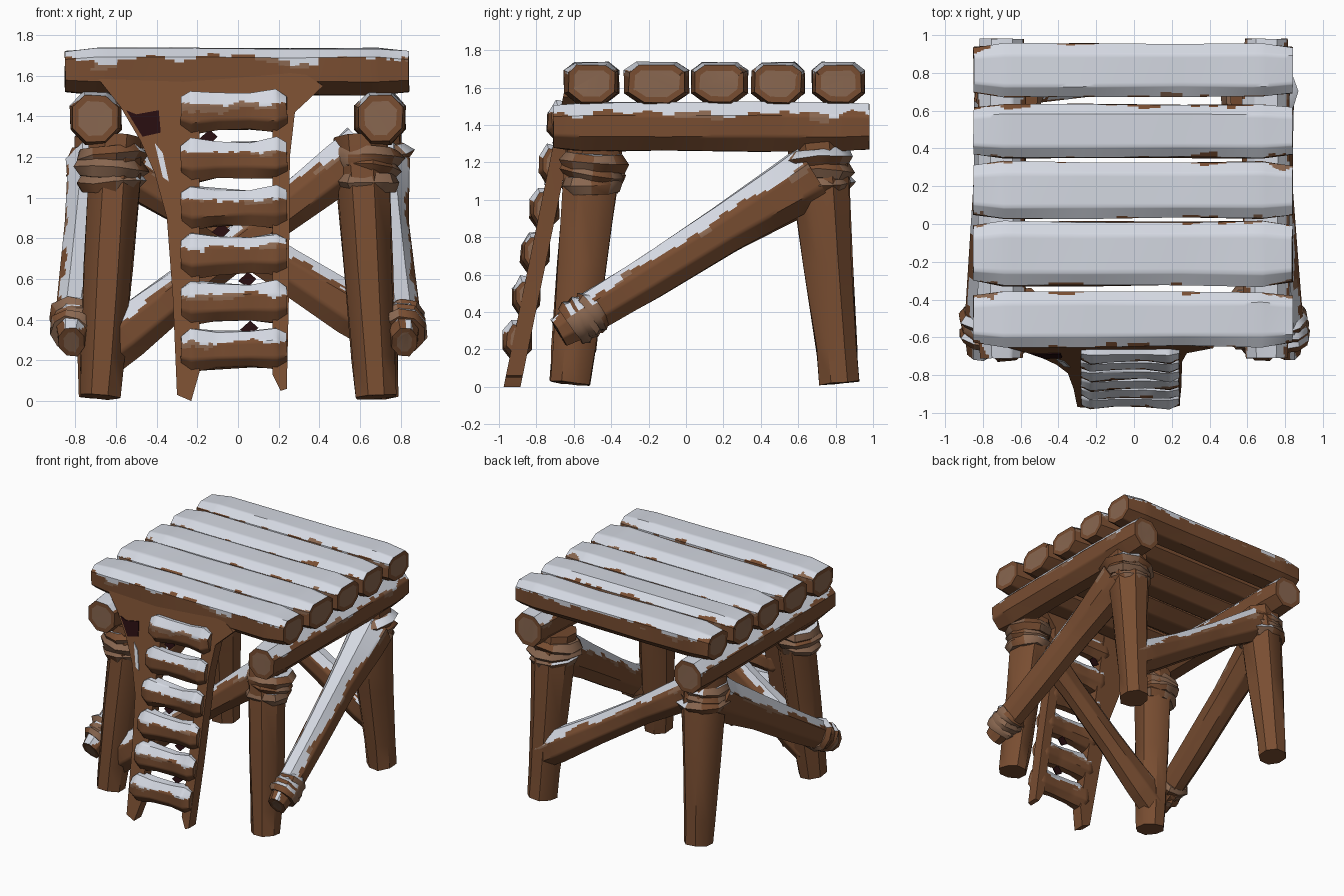
import bpy, bmesh, math, random
from mathutils import Vector, noise

random.seed(4)
cube = bpy.data.objects.get("Cube")
if cube:
    bpy.data.objects.remove(cube)


def material(name, rgb):
    m = bpy.data.materials.new(name)
    m.use_nodes = True
    m.diffuse_color = (*rgb, 1)
    m.node_tree.nodes["Principled BSDF"].inputs["Base Color"].default_value = (*rgb, 1)
    return m


WOOD, SNOW, ROPE, DARK = range(4)
MATS = [material("wood brown", (0.19, 0.075, 0.031)),
        material("snow white", (0.66, 0.69, 0.76)),
        material("rope tan", (0.25, 0.135, 0.08)),
        material("dark hollow", (0.02, 0.004, 0.005))]


def finish(name, bm, angle=42):
    mesh = bpy.data.meshes.new(name)
    bm.to_mesh(mesh)
    bm.free()
    for m in MATS:
        mesh.materials.append(m)
    ob = bpy.data.objects.new(name, mesh)
    bpy.context.collection.objects.link(ob)
    bpy.ops.object.select_all(action='DESELECT')
    ob.select_set(True)
    bpy.context.view_layer.objects.active = ob
    bpy.ops.object.shade_smooth_by_angle(angle=math.radians(angle))


def power(v, p):
    return math.copysign(abs(v) ** p, v)


def log(name, a, b, width, height, profile, snow=None, ragged=0.35,
        wobble=0.06, cuts=5, sides=8, square=1.0, base=WOOD):
    """Hewn log from a to b; the profile scales its half width and half height."""
    a, b = Vector(a), Vector(b)
    t = (b - a).normalized()
    side = t.cross(Vector((0, 1, 0)) if abs(t.z) > 0.85 else Vector((0, 0, 1))).normalized()
    up = side.cross(t)
    bm = bmesh.new()
    rings, n = [], len(profile)
    for i, p in enumerate(profile):
        # Rings crowd toward both ends, which chamfers them
        c = a.lerp(b, 0.5 - 0.5 * math.cos(math.pi * i / (n - 1)))
        ring = []
        for k in range(sides):
            ang = math.tau * (k + 0.5) / sides
            # Squared top, rounder belly
            q = square if math.sin(ang) > 0 else min(1, square + 0.4)
            r = p * (1 + random.uniform(-wobble, wobble)) / math.cos(math.pi / sides) ** q
            ring.append(bm.verts.new(c + side * power(math.cos(ang), q) * r * width
                                     + up * power(math.sin(ang), q) * r * height
                                     + t * random.uniform(-0.5, 0.5) * wobble * width))
        rings.append(ring)
    for r0, r1 in zip(rings, rings[1:]):
        for k in range(sides):
            j = (k + 1) % sides
            bm.faces.new((r0[k], r0[j], r1[j], r1[k]))
    if snow is not None:
        bmesh.ops.subdivide_edges(bm, edges=bm.edges[:], cuts=cuts, use_grid_fill=True)
    caps = bmesh.ops.holes_fill(bm, edges=[e for e in bm.edges if e.is_boundary])["faces"]
    bmesh.ops.recalc_face_normals(bm, faces=bm.faces[:])
    # Snow lies on the upper part with a ragged edge and a patchy tan fringe
    for f in bm.faces:
        c = f.calc_center_median()
        f.material_index = base
        if base == ROPE:
            if f.normal.z > 0.6 and noise.noise(c * 6) > -0.1:
                f.material_index = SNOW
            elif noise.noise(c * 7) > 0.1:
                f.material_index = WOOD
        if snow is not None and f not in caps:
            level = (c - a).dot(up) / height
            edge = snow + ragged * (noise.noise(c * 7) + 0.5 * noise.noise(c * 25))
            if level > edge:
                f.material_index = SNOW
            elif level > edge - 0.25 and noise.noise(c * 5 + Vector((9, 0, 0))) > 0.15:
                f.material_index = ROPE
    # Cut ends show paler heartwood inside the bark
    if snow is not None:
        bmesh.ops.inset_region(bm, faces=caps, thickness=0.03 * min(1, width / 0.1))
        for f in caps:
            f.material_index = ROPE
    finish(name, bm)


def lashing(name, centre, axis, radius, turns=3, pitch=0.06):
    """Stack of uneven rope turns around an axis."""
    axis = Vector(axis).normalized()
    for i in range(turns):
        tilt = Vector([random.uniform(-0.16, 0.16) for _ in range(3)])
        d = (axis + tilt).normalized() * pitch * 0.75
        c = Vector(centre) + axis * pitch * (i - (turns - 1) / 2)
        r = radius * random.uniform(0.92, 1.06)
        log(f"{name}_{i + 1}", c - d, c + d, r, r, (0.84, 1, 0.84),
            wobble=0.08, sides=9, base=ROPE)


def lean(z):
    return -0.975 + 0.205 * z


def slab(name, outline, depth, offset=0.0, base=WOOD):
    """Plate drawn in x and z that leans back with the ladder."""
    bm = bmesh.new()
    f = bm.faces.new([bm.verts.new((x, lean(z) + offset, z)) for x, z in outline])
    bmesh.ops.triangulate(bm, faces=[f])
    ext = bmesh.ops.extrude_face_region(bm, geom=bm.faces[:])
    verts = [v for v in ext["geom"] if isinstance(v, bmesh.types.BMVert)]
    bmesh.ops.translate(bm, verts=verts, vec=(0, depth, 0))
    bmesh.ops.recalc_face_normals(bm, faces=bm.faces[:])
    for f in bm.faces:
        f.material_index = base
    finish(name, bm, 30)


# Deck logs: centre y, half width
for i, (y, w) in enumerate([(-0.505, 0.145), (-0.158, 0.17), (0.18, 0.15),
                            (0.493, 0.143), (0.815, 0.14)]):
    log(f"deck_log_{i + 1}", (-0.85, y, 1.62), (0.84, y, 1.62), w, 0.115,
        (0.86, 1, 1, 0.98, 1, 0.86), snow=0.55, ragged=0.35, wobble=0.035, cuts=8, square=0.55)

for s, label in ((1, "left"), (-1, "right")):
    # Side beam under the deck
    log(f"{label}_beam", (s * 0.7, -0.71, 1.39), (s * 0.7, 0.98, 1.39), 0.125, 0.13,
        (0.88, 1, 1, 1, 1, 0.92), snow=0.55, cuts=7, wobble=0.04, square=0.85)
    # Legs lean inward at the top
    log(f"{label}_front_leg", (s * 0.68, -0.62, 0.02), (s * 0.6, -0.49, 1.3),
        0.105, 0.115, (0.92, 1, 1.12, 1.22, 1.25))
    log(f"{label}_rear_leg", (s * 0.685, 0.82, 0.02), (s * 0.65, 0.7, 1.3),
        0.105, 0.108, (0.95, 1, 1.2, 1.4, 1.4))
    # Side brace, low at the front and high at the rear
    low, high = Vector((s * 0.82, -0.68, 0.29)), Vector((s * 0.7, 0.68, 1.13))
    log(f"{label}_side_brace", low, high, 0.085, 0.105,
        (0.75, 1, 1.1, 1.2, 1.5, 1.65), snow=0.68, cuts=6)
    lashing(f"{label}_brace_rope", low.lerp(high, 0.1), high - low, 0.12, 3, 0.05)
    lashing(f"{label}_front_rope", (s * 0.63, -0.5, 1.14), (0, 0.1, 1), 0.172)
    lashing(f"{label}_rear_rope", (s * 0.66, 0.71, 1.15), (0, -0.1, 1), 0.18)

# Crossing braces at front and rear
for label, low, high in (("front", (-0.68, -0.58, 0.23), (0.62, -0.5, 1.24)),
                         ("rear", (0.68, 0.8, 0.37), (-0.62, 0.74, 1.19))):
    log(f"{label}_brace", low, high, 0.08, 0.1,
        (1.2, 1.25, 1.05, 1, 1.2, 1.3), snow=0.68, cuts=6)

# Ladder rails, flaring into the front deck log
slab("ladder_right_rail", [(-0.30, 0.03), (-0.23, 0), (-0.19, 0.14), (-0.19, 1.4),
                           (-0.2, 1.66), (-0.3, 1.7), (-0.7, 1.6), (-0.58, 1.45),
                           (-0.48, 1.28), (-0.41, 1.12), (-0.35, 0.9), (-0.32, 0.5)], 0.09)
slab("ladder_left_rail", [(0.17, 0.13), (0.21, 0.05), (0.24, 0.06), (0.25, 0.5),
                          (0.255, 1.2), (0.28, 1.42), (0.42, 1.55), (0.25, 1.66),
                          (0.17, 1.5)], 0.09)
slab("ladder_header", [(-0.22, 1.46), (0.2, 1.46), (0.27, 1.6), (0, 1.64), (-0.25, 1.67)], 0.08)

# Painted patches on the flared rail: dark hollow, snow streak
slab("rail_hollow", [(-0.55, 1.43), (-0.5, 1.41), (-0.39, 1.43), (-0.38, 1.32), (-0.47, 1.3)],
     0.008, -0.006, DARK)
slab("rail_snow", [(-0.41, 1.27), (-0.37, 1.22), (-0.34, 1.08), (-0.37, 1.1)],
     0.008, -0.006, SNOW)

# Ladder rungs, thick where they join the rails
for i in range(6):
    z = 0.245 + i * 0.234
    y = lean(z) + 0.022
    log(f"ladder_rung_{i + 1}", (-0.28, y, z), (0.24, y, z + 0.01), 0.068, 0.096,
        (0.8, 1.12, 0.95, 0.92, 1.08, 0.8), snow=0.4, cuts=5, wobble=0.09)

# Dark gaps behind some rungs
for i, (x, z) in enumerate([(-0.15, 1.3), (-0.09, 0.84), (0.04, 0.6), (0.05, 0.36)]):
    slab(f"rung_gap_{i + 1}", [(x - 0.04, z - 0.01), (x + 0.01, z - 0.04),
                               (x + 0.05, z), (x + 0.01, z + 0.035)], 0.008, 0.06, DARK)
